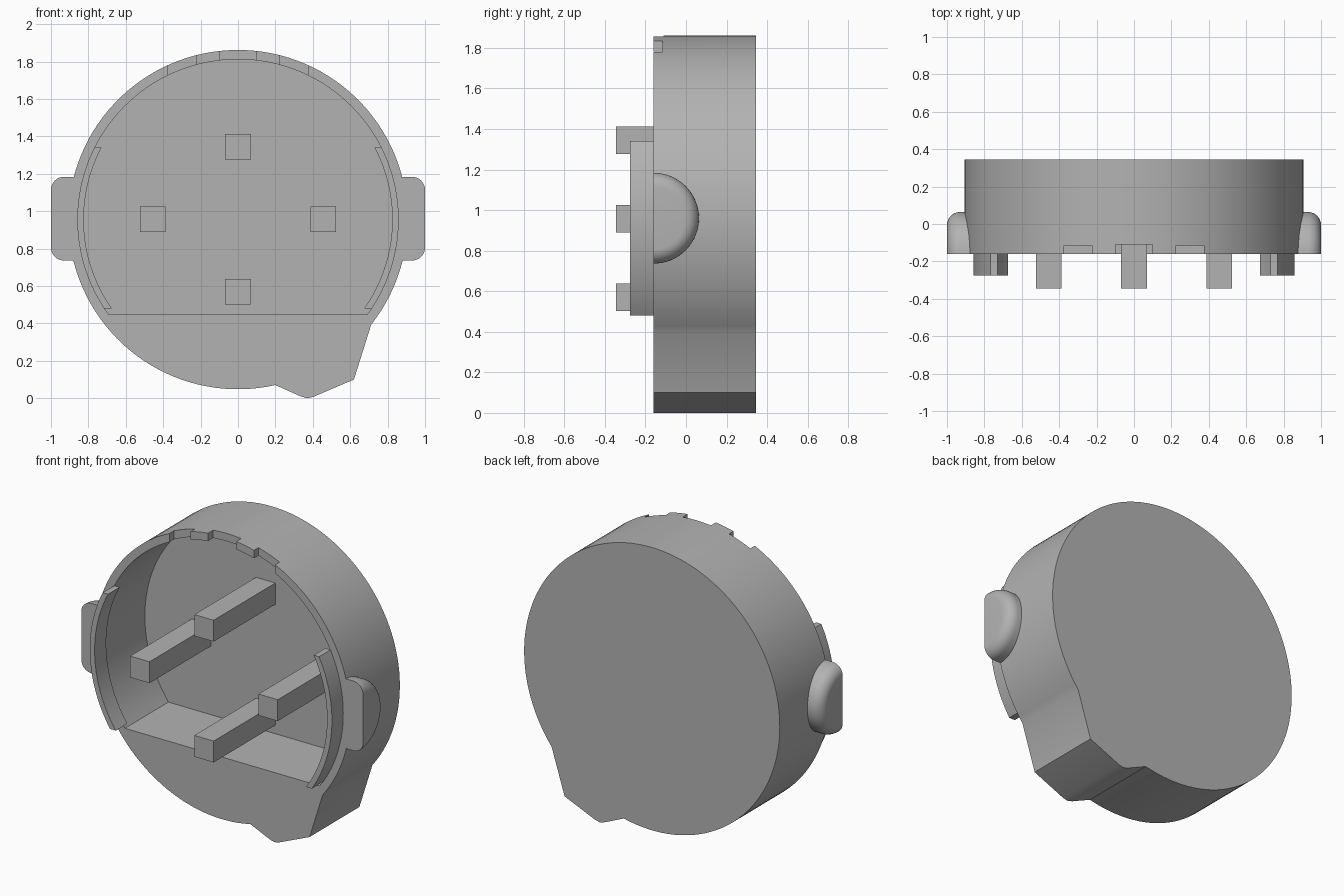
import bpy, bmesh
from math import asin, atan2, cos, sin, pi, radians

cube = bpy.data.objects.get("Cube")
if cube:
    bpy.data.objects.remove(cube, do_unlink=True)

CZ = 0.955                      # height of the housing axis
R_OUT, R_IN = 0.907, 0.857      # wall radii
FRONT, BACK, RECESS = -0.16, 0.345, 0.28
FLOOR = 0.447                   # flat ledge inside the recess

grey = bpy.data.materials.new("plain grey")
grey.use_nodes = True
grey.diffuse_color = (0.45, 0.45, 0.45, 1)
grey.node_tree.nodes["Principled BSDF"].inputs["Base Color"].default_value = grey.diffuse_color


def finish(name, bm):
    bmesh.ops.recalc_face_normals(bm, faces=bm.faces)
    mesh = bpy.data.meshes.new(name)
    bm.to_mesh(mesh)
    bm.free()
    mesh.materials.append(grey)
    obj = bpy.data.objects.new(name, mesh)
    bpy.context.collection.objects.link(obj)
    return obj


def prism(name, outline, y0, y1):
    """Extrude an (x, z) outline from y0 to y1."""
    bm = bmesh.new()
    face = bm.faces.new([bm.verts.new((x, y0, z)) for x, z in outline])
    moved = bmesh.ops.extrude_face_region(bm, geom=[face])["geom"]
    bmesh.ops.translate(bm, vec=(0, y1 - y0, 0),
                        verts=[v for v in moved if isinstance(v, bmesh.types.BMVert)])
    return finish(name, bm)


def box(name, x, z, w, h, y0, y1):
    outline = [(x + sx * w / 2, z + sz * h / 2)
               for sx, sz in ((-1, -1), (1, -1), (1, 1), (-1, 1))]
    return prism(name, outline, y0, y1)


def arc(r, a0, a1, n):
    return [(r * cos(a0 + (a1 - a0) * i / n), CZ + r * sin(a0 + (a1 - a0) * i / n))
            for i in range(n + 1)]


def select(obj):
    bpy.ops.object.select_all(action='DESELECT')
    obj.select_set(True)
    bpy.context.view_layer.objects.active = obj


def smooth(obj):
    select(obj)
    bpy.ops.object.shade_smooth_by_angle(angle=radians(25))


def cut(obj, cutter):
    cutter.hide_render = True
    mod = obj.modifiers.new("cut", 'BOOLEAN')
    mod.operation, mod.solver, mod.object = 'DIFFERENCE', 'EXACT', cutter
    select(obj)
    bpy.ops.object.modifier_apply(modifier=mod.name)
    bpy.data.objects.remove(cutter, do_unlink=True)


# Round housing with the pointed nib at its lower edge
nib_right = atan2(0.395 - CZ, 0.71)
nib_left = atan2(0.07 - CZ, 0.2) + 2 * pi
outline = arc(R_OUT, nib_right, nib_left, 110)
outline += [(0.335, 0.01), (0.37, 0), (0.405, 0.008), (0.62, 0.1)]
housing = prism("housing", outline, FRONT, BACK)

# Open recess with a flat ledge
a = asin((FLOOR - CZ) / R_IN)
cut(housing, prism("recess_cutter", arc(R_IN, a, pi - a, 96), -0.5, RECESS))

# Notches in the top of the rim
for x, w, depth in ((-0.3, 0.15, 0.045), (0, 0.2, 0.05), (0.3, 0.15, 0.045)):
    cut(housing, box("notch_cutter", x, 1.8, w, 0.5, -0.5, FRONT + depth))
smooth(housing)

# Four square posts standing on the recess wall
for name, x, z in (("top_post", 0, 1.345), ("bottom_post", 0, 0.57),
                   ("left_post", 0.455, 0.957), ("right_post", -0.455, 0.957)):
    box(name, x, z, 0.137, 0.137, -0.345, RECESS + 0.01)


# Curved lips and rounded ears on both sides
def lip(name, side):
    def span(r):
        return asin((0.48 - CZ) / r), asin((1.34 - CZ) / r)
    outer, inner = R_IN + 0.002, R_IN - 0.032
    pts = arc(outer, *span(outer), 32) + arc(inner, *span(inner), 32)[::-1]
    smooth(prism(name, [(side * x, z) for x, z in pts], -0.275, FRONT + 0.002))


def ear(name, side):
    r, fillet, root = 0.224, 0.07, 0.865
    profile = [(root, 0), (root, r)]
    profile += [(1 - fillet + fillet * sin(t * pi / 16), r - fillet + fillet * cos(t * pi / 16))
                for t in range(9)]
    profile.append((1, 0))
    bm = bmesh.new()
    vs = [bm.verts.new((side * x, FRONT, 0.96 + h)) for x, h in profile]
    es = [bm.edges.new(pair) for pair in zip(vs, vs[1:])]
    bmesh.ops.spin(bm, geom=vs + es, cent=(0, FRONT, 0.96), axis=(-1, 0, 0),
                   dvec=(0, 0, 0), angle=pi, steps=32)
    bmesh.ops.remove_doubles(bm, verts=bm.verts, dist=1e-4)
    # Keep the half disc behind the front plane
    if min(v.co.y for v in bm.verts) < FRONT - 0.01:
        for v in bm.verts:
            v.co.y = 2 * FRONT - v.co.y
    bmesh.ops.holes_fill(bm, edges=[e for e in bm.edges if e.is_boundary], sides=0)
    smooth(finish(name, bm))


for label, side in (("left", 1), ("right", -1)):
    lip(label + "_lip", side)
    ear(label + "_ear", side)
